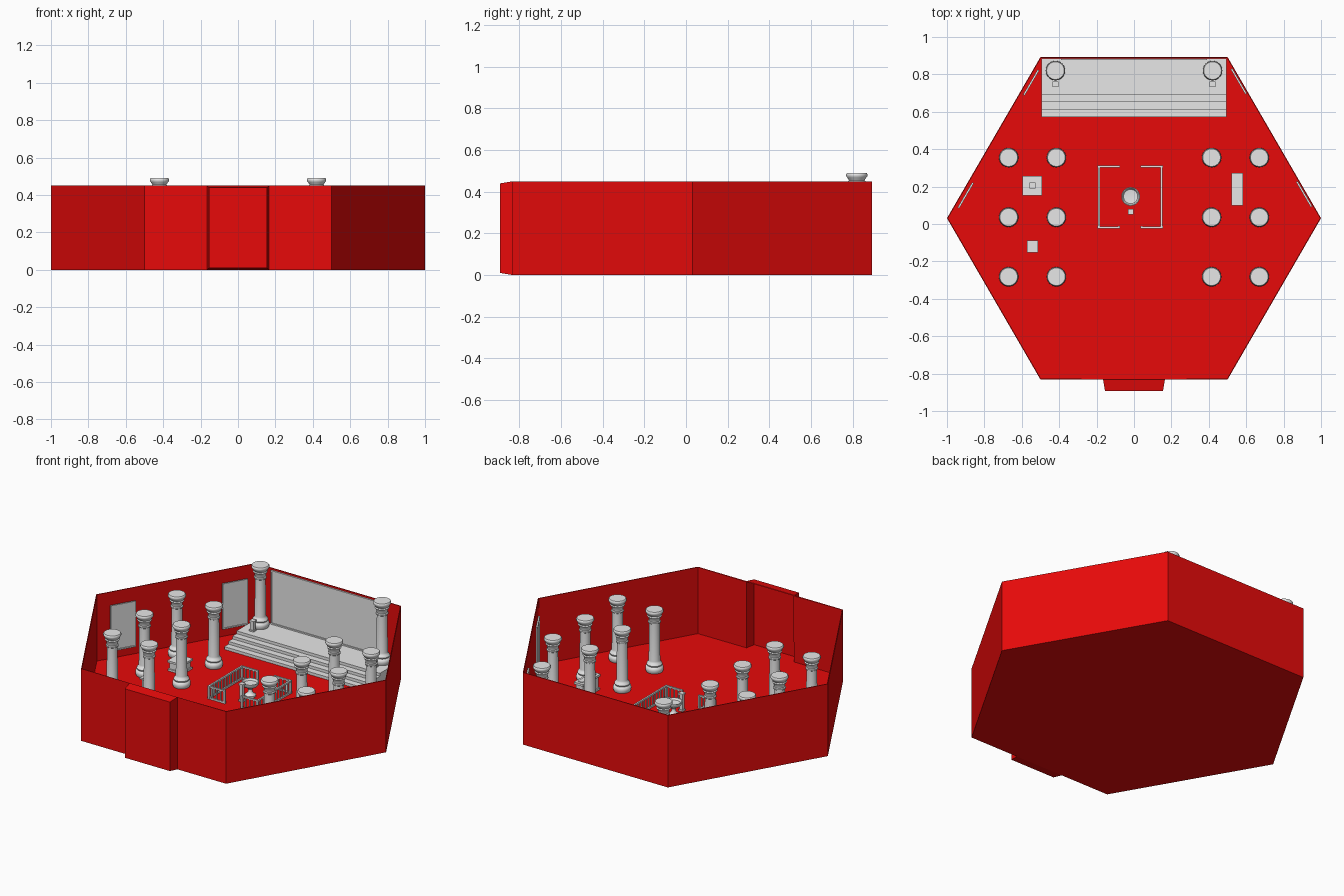
import bpy, bmesh, math
from mathutils import Matrix, Vector

if "Cube" in bpy.data.objects:
    bpy.data.objects.remove(bpy.data.objects["Cube"])


def material(name, rgb):
    m = bpy.data.materials.new(name)
    m.diffuse_color = (*rgb, 1)
    m.use_nodes = True
    m.node_tree.nodes["Principled BSDF"].inputs["Base Color"].default_value = m.diffuse_color
    return m


RED = material("deep_red", (0.8, 0.003, 0.003))
GREY = material("stone_grey", (0.8, 0.8, 0.8))
FLOOR, TOP, DAIS = 0.035, 0.45, 0.105
FRONT, MID, BACK, BAY = -0.832, 0.031, 0.893, -0.893


def add_object(name, bm, mat, smooth=False):
    me = bpy.data.meshes.new(name)
    bm.to_mesh(me)
    bm.free()
    me.materials.append(mat)
    ob = bpy.data.objects.new(name, me)
    bpy.context.collection.objects.link(ob)
    if smooth:
        bpy.ops.object.select_all(action='DESELECT')
        ob.select_set(True)
        bpy.context.view_layer.objects.active = ob
        bpy.ops.object.shade_smooth_by_angle(angle=math.radians(40))
    return ob


def add_box(bm, x0, x1, y0, y1, z0, z1, matrix=Matrix()):
    c = Vector(((x0 + x1) / 2, (y0 + y1) / 2, (z0 + z1) / 2))
    s = Matrix.Diagonal((x1 - x0, y1 - y0, z1 - z0, 1))
    bmesh.ops.create_cube(bm, size=1, matrix=matrix @ Matrix.Translation(c) @ s)


def add_lathe(bm, profile, sides, at=(0, 0, 0)):
    rings = []
    for r, z in profile:
        n = sides if r > 0 else 1
        rings.append([bm.verts.new((at[0] + r * math.cos(2 * math.pi * i / sides),
                                    at[1] + r * math.sin(2 * math.pi * i / sides),
                                    at[2] + z)) for i in range(n)])
    for a, b in zip(rings, rings[1:]):
        for i in range(sides):
            j = (i + 1) % sides
            loop = [a[i % len(a)], a[j % len(a)], b[j % len(b)], b[i % len(b)]]
            bm.faces.new(list(dict.fromkeys(loop)))


def stacked_block(name, x, y, z, layers):
    """Stack of centred boxes given as (half x, half y, height)."""
    bm = bmesh.new()
    for hx, hy, h in layers:
        add_box(bm, x - hx, x + hx, y - hy, y + hy, z, z + h)
        z += h
    return add_object(name, bm, GREY)


# Hexagonal shell with a tapered entrance bay in the front wall
outline = [(-.5, FRONT), (-.165, FRONT), (-.155, BAY), (.155, BAY), (.165, FRONT),
           (.5, FRONT), (1, MID), (.5, BACK), (-.5, BACK), (-1, MID)]
bm = bmesh.new()
low, high = [], []
for x, y in outline:
    inset = 0.01 if y == BAY else 0
    low.append(bm.verts.new((x, y, inset)))
    high.append(bm.verts.new((x, y, TOP - inset)))
n = len(outline)
for i in range(n):
    j = (i + 1) % n
    bm.faces.new((low[i], low[j], high[j], high[i]))
bm.faces.new(high[1:5])
bm.faces.new(low[1:5][::-1])
bm.faces.new([low[i] for i in (9, 8, 7, 6, 5, 4, 1, 0)])
shell = add_object("hexagonal_walls", bm, RED)
sol = shell.modifiers.new("thickness", 'SOLIDIFY')
sol.thickness = 0.006
sol.offset = -1

# Floor
bm = bmesh.new()
bm.faces.new([bm.verts.new((x * .997, y * .997, FLOOR)) for x, y in outline])
add_object("floor", bm, RED)

# Stepped dais along the back wall
bm = bmesh.new()
rise = (DAIS - FLOOR) / 4
prof = [(BACK - .007, FLOOR)]
for k in range(4):
    y = 0.572 + 0.04 * k
    prof += [(y, FLOOR + rise * k), (y, FLOOR + rise * (k + 1))]
prof.append((BACK - .007, DAIS))
face = bm.faces.new([bm.verts.new((-.495, y, z)) for y, z in prof])
ext = bmesh.ops.extrude_face_region(bm, geom=[face])
bmesh.ops.translate(bm, vec=(.99, 0, 0),
                    verts=[v for v in ext["geom"] if isinstance(v, bmesh.types.BMVert)])
bmesh.ops.recalc_face_normals(bm, faces=bm.faces)
add_object("stepped_dais", bm, GREY)

# Columns: one lathed mesh, shared by all copies
column_profile = [(0, 0), (.047, 0), (.051, .01), (.052, .02), (.05, .031), (.042, .038),
                  (.045, .046), (.042, .054), (.035, .06), (.033, .07), (.030, .3),
                  (.036, .304), (.036, .311), (.031, .315), (.033, .33), (.042, .345),
                  (.037, .35), (.046, .363), (.051, .37), (.051, .38), (.047, .385), (0, .385)]
bm = bmesh.new()
add_lathe(bm, column_profile, 32)
column = add_object("dais_column_left", bm, GREY, smooth=True)
column.location = (-.42, .82, DAIS)


def copy_column(name, loc):
    ob = column.copy()
    ob.name = name
    ob.location = loc
    bpy.context.collection.objects.link(ob)


copy_column("dais_column_right", (.42, .82, DAIS))
for side, sx in (("left", -1), ("right", 1)):
    for row, y in enumerate((-.282, .036, .355)):
        copy_column(f"inner_column_{side}_{row}", (sx * .415, y, FLOOR))
        copy_column(f"outer_column_{side}_{row}", (sx * .67, y, FLOOR))

# Small posts on the dais and in the railed enclosure
post = [(.015, .015, .008), (.011, .011, .05), (.015, .015, .008)]
stacked_block("dais_post_left", -.42, .747, DAIS, post)
stacked_block("dais_post_right", .42, .747, DAIS, post)
stacked_block("centre_post", -.018, .065, FLOOR,
              [(.015, .015, .01), (.011, .011, .09), (.015, .015, .01)])

# Basin on a pedestal
bm = bmesh.new()
add_lathe(bm, [(0, 0), (.032, 0), (.032, .01), (.02, .018), (.013, .03), (.012, .045),
               (.02, .052), (.04, .065), (.05, .08), (.05, .09), (.045, .09),
               (.038, .078), (0, .074)], 32, (-.018, .147, FLOOR))
add_object("pedestal_basin", bm, GREY, smooth=True)


# Railing: two bracket-shaped runs with balusters
def add_railing(name, path):
    bm = bmesh.new()
    for (x0, y0), (x1, y1) in zip(path, path[1:]):
        xa, xb, ya, yb = min(x0, x1), max(x0, x1), min(y0, y1), max(y0, y1)
        for z in (FLOOR, FLOOR + .072):
            add_box(bm, xa - .005, xb + .005, ya - .005, yb + .005, z, z + .01)
        length = (xb - xa) + (yb - ya)
        count = round(length / .028)
        for k in range(count + 1):
            t = k / count
            px, py = x0 + (x1 - x0) * t, y0 + (y1 - y0) * t
            w = .006 if k in (0, count) else .0035
            add_box(bm, px - w, px + w, py - w, py + w, FLOOR, FLOOR + .075 + 2.5 * (w - .0035))
    add_object(name, bm, GREY)


for name, sx in (("railing_left", -1), ("railing_right", 1)):
    cx = -.02
    add_railing(name, [(cx + sx * .06, .307), (cx + sx * .168, .307),
                       (cx + sx * .168, -.018), (cx + sx * .06, -.018)])

# Furniture blocks
stacked_block("square_pedestal", -.543, .205, FLOOR,
              [(.05, .05, .012), (.042, .042, .04), (.052, .052, .012), (.016, .016, .012)])
stacked_block("small_stand", -.542, -.12, FLOOR,
              [(.028, .03, .01), (.02, .022, .06), (.03, .032, .01), (.008, .022, .008)])
stacked_block("long_altar", .552, .185, FLOOR,
              [(.03, .085, .012), (.024, .075, .07), (.031, .087, .014), (.016, .07, .004)])


# Framed wall panels: local x runs along the wall, local y points into the room
def add_panel(name, centre, angle, half, z0, z1):
    bm = bmesh.new()
    m = Matrix.Translation((*centre, 0)) @ Matrix.Rotation(angle, 4, 'Z')
    add_box(bm, -half, half, 0, .005, z0, z1, m)
    f = .008
    for x in (-half, half - f):
        add_box(bm, x, x + f, 0, .01, z0, z1, m)
    for z in (z0, z1 - f):
        add_box(bm, -half + f, half - f, 0, .01, z, z + f, m)
    add_object(name, bm, GREY)


add_panel("back_panel", (0, BACK - .007), math.pi, .39, DAIS, .44)
along = Vector((.5, BACK - MID)).normalized()
tilt = math.atan2(along.y, along.x)
for label, t in (("rear", .855), ("middle", .155)):
    x, y = 1 - .5 * t - .008, MID + (BACK - MID) * t - .003
    add_panel(f"{label}_panel_left", (-x, y), tilt + math.pi, .078, .09, .375)
    add_panel(f"{label}_panel_right", (x, y), math.pi - tilt, .078, .09, .375)
for ob in bpy.data.objects:
    # left panels must face the room, so turn their depth inward
    if ob.name.endswith("panel_left"):
        ob.location = (.012 * along.y, -.012 * along.x, 0)
